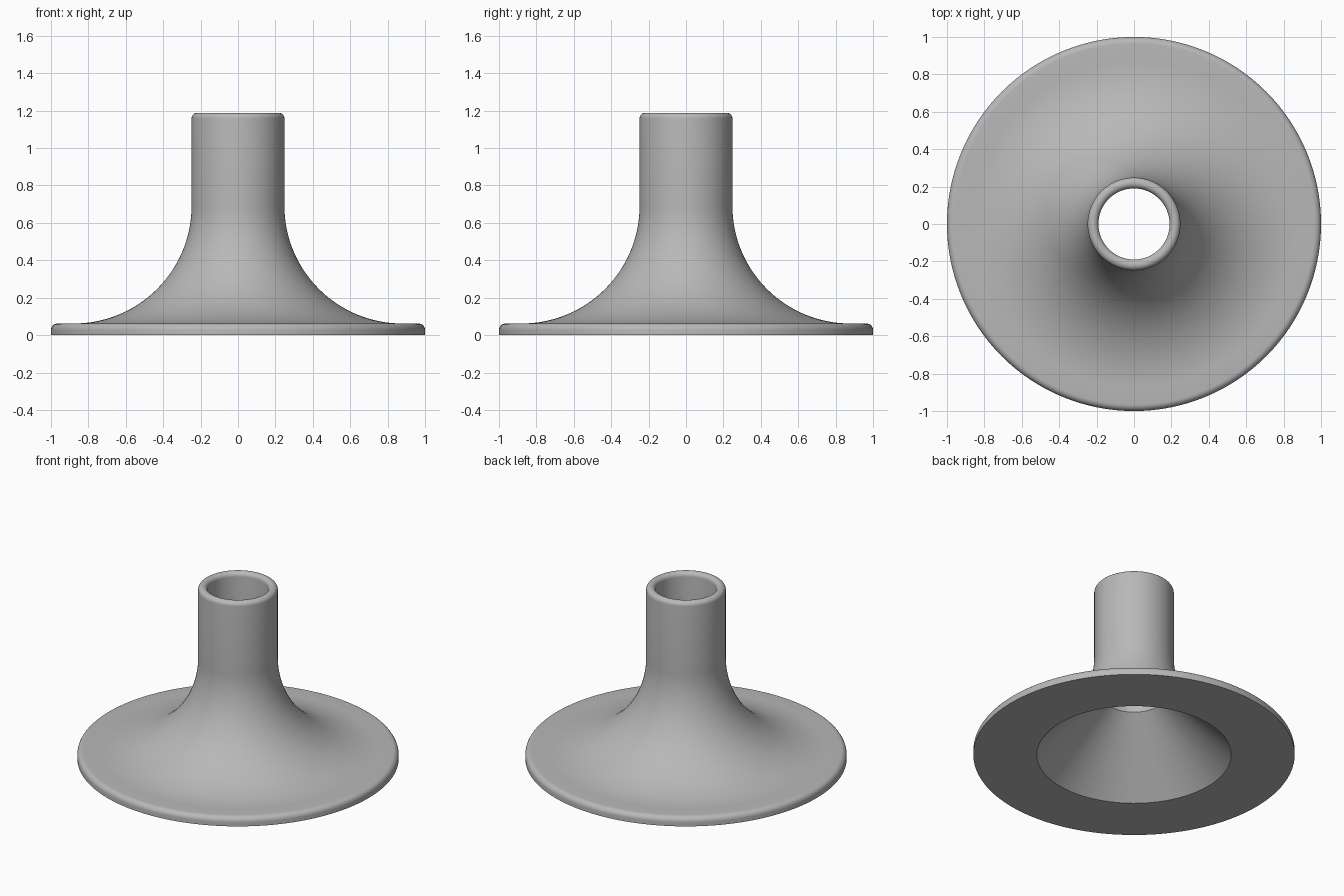
import bpy, bmesh
from math import sin, cos, pi, radians

old = bpy.data.objects.get("Cube")
if old:
    bpy.data.objects.remove(old, do_unlink=True)

SEGMENTS = 128
BORE, TUBE, HEIGHT = 0.19, 0.248, 1.188   # tube radii and total height
BASE_R, BASE_H = 1.0, 0.062               # base disc
MOUTH = 0.605                             # opening under the base
FLARE = 0.63                              # radius of the concave flare
EDGE = 0.035                              # rounding of the disc edge


def arc(cx, cz, r, start, end, steps):
    """Points (radius, height) along a circular arc, angles in degrees."""
    angles = [radians(start + (end - start) * i / steps) for i in range(steps + 1)]
    return [(cx + r * cos(a), cz + r * sin(a)) for a in angles]


# Plain grey material
grey = bpy.data.materials.new("plain grey")
grey.use_nodes = True
colour = (0.48, 0.48, 0.48, 1)
grey.diffuse_color = colour
grey.node_tree.nodes["Principled BSDF"].inputs["Base Color"].default_value = colour

# Cross-section: underside, disc edge, flare, tube, rim, bore, then the cone
rim = (TUBE - BORE) / 2
profile = [(MOUTH, 0), (BASE_R, 0)]
profile += arc(BASE_R - EDGE, BASE_H - EDGE, EDGE, 0, 90, 8)
profile += arc(TUBE + FLARE, BASE_H + FLARE, FLARE, 270, 180, 32)
profile += arc(BORE + rim, HEIGHT - rim, rim, 0, 180, 14)
profile += [(BORE, MOUTH - BORE)]

# Revolve the closed cross-section
bm = bmesh.new()
rings = [[bm.verts.new((r * cos(2 * pi * i / SEGMENTS), r * sin(2 * pi * i / SEGMENTS), z))
          for i in range(SEGMENTS)] for r, z in profile]
for k, ring in enumerate(rings):
    nxt = rings[(k + 1) % len(rings)]
    for i in range(SEGMENTS):
        j = (i + 1) % SEGMENTS
        bm.faces.new((ring[i], ring[j], nxt[j], nxt[i]))
bmesh.ops.recalc_face_normals(bm, faces=bm.faces)
mesh = bpy.data.meshes.new("flared_tube_base")
bm.to_mesh(mesh)
bm.free()
mesh.materials.append(grey)

body = bpy.data.objects.new("flared_tube_base", mesh)
bpy.context.collection.objects.link(body)
bpy.context.view_layer.objects.active = body
body.select_set(True)
bpy.ops.object.shade_smooth_by_angle(angle=radians(30))
